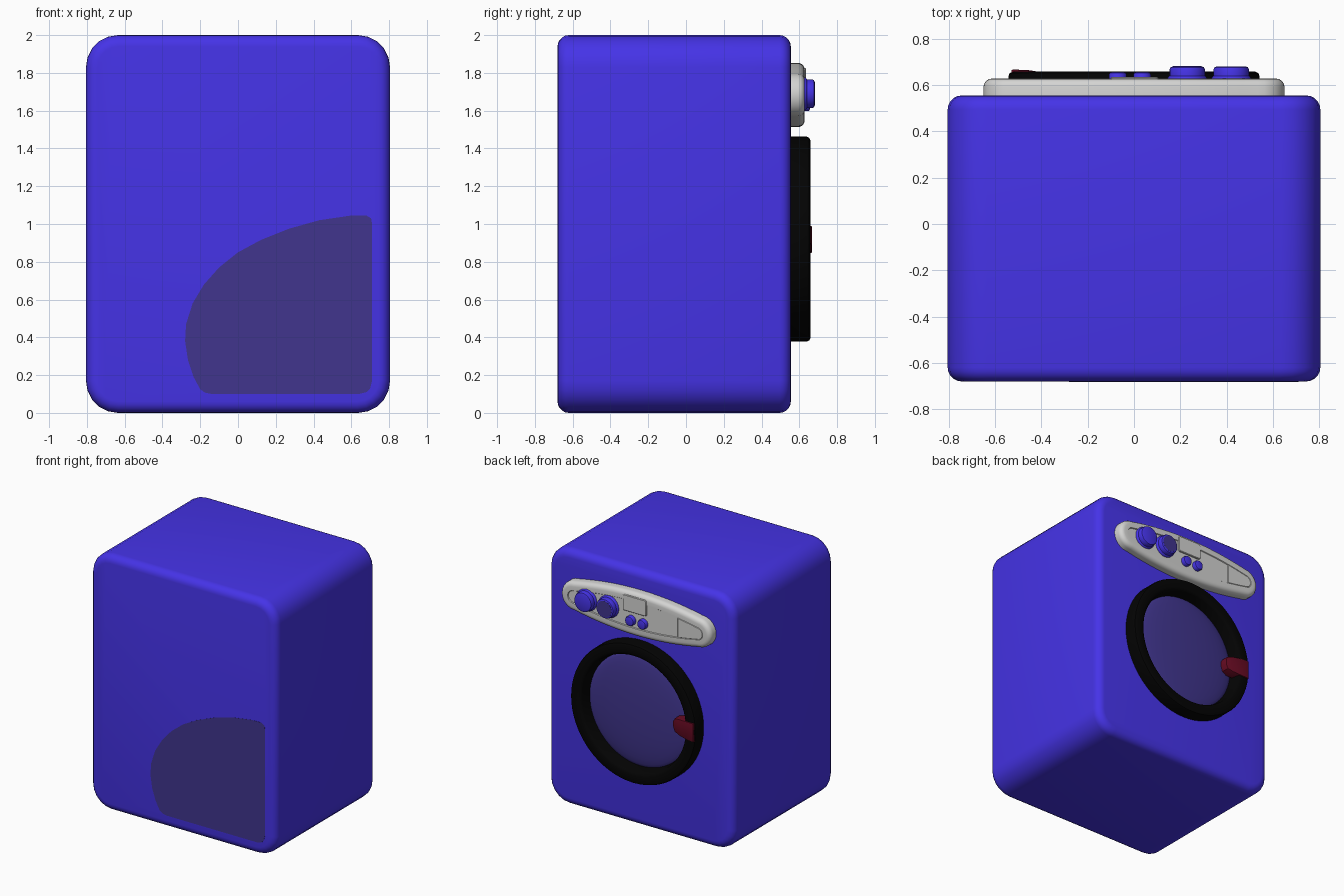
import bpy, bmesh, math

if "Cube" in bpy.data.objects:
    bpy.data.objects.remove(bpy.data.objects["Cube"])


def material(name, rgb):
    m = bpy.data.materials.new(name)
    m.diffuse_color = (*rgb, 1)
    m.use_nodes = True
    m.node_tree.nodes["Principled BSDF"].inputs["Base Color"].default_value = m.diffuse_color
    return m


BLUE = material("violet_blue", (0.06, 0.033, 0.80))
GLASS = material("smoky_violet", (0.052, 0.036, 0.27))
GREY = material("light_grey", (0.66, 0.66, 0.65))
BLACK = material("black", (0.001, 0.001, 0.001))
RED = material("dark_red", (0.125, 0.003, 0.015))


def finish(name, bm, mat, angle=40):
    bmesh.ops.recalc_face_normals(bm, faces=bm.faces)
    me = bpy.data.meshes.new(name)
    bm.to_mesh(me)
    bm.free()
    me.materials.append(mat)
    me.shade_smooth()
    me.set_sharp_from_angle(angle=math.radians(angle))
    ob = bpy.data.objects.new(name, me)
    bpy.context.collection.objects.link(ob)
    return ob


def prism(name, pts, y0, y1, mat, bevel=0, both=False, seg=4, inset=None, angle=40):
    """Outline in x, z extruded along y; optional rounded rims and sunken inset on the y1 cap."""
    bm = bmesh.new()
    a = [bm.verts.new((x, y0, z)) for x, z in pts]
    b = [bm.verts.new((x, y1, z)) for x, z in pts]
    back, cap = bm.faces.new(a), bm.faces.new(b)
    n = len(pts)
    for i in range(n):
        j = (i + 1) % n
        bm.faces.new((a[i], a[j], b[j], b[i]))
    bmesh.ops.recalc_face_normals(bm, faces=bm.faces)
    if bevel:
        edges = list(cap.edges) + (list(back.edges) if both else [])
        bmesh.ops.bevel(bm, geom=edges, offset=bevel, segments=seg, profile=0.5,
                        affect='EDGES', clamp_overlap=True)
    if inset:
        cap = max(bm.faces, key=lambda f: (round(f.calc_center_median().y, 4), f.calc_area()))
        bmesh.ops.inset_region(bm, faces=[cap], thickness=inset[0], use_even_offset=True)
        bmesh.ops.inset_region(bm, faces=[cap], thickness=0.004, depth=-inset[1],
                               use_even_offset=True)
    return finish(name, bm, mat, angle)


def lathe(name, cx, cz, prof, mat, n=48, closed=False):
    """Profile of (radius, y) turned about a y axis through cx, cz."""
    bm = bmesh.new()
    rings = []
    for r, y in prof:
        if r == 0:
            rings.append([bm.verts.new((cx, y, cz))] * n)
        else:
            rings.append([bm.verts.new((cx + r * math.cos(2 * math.pi * i / n), y,
                                        cz + r * math.sin(2 * math.pi * i / n))) for i in range(n)])
    pairs = list(zip(rings, rings[1:])) + ([(rings[-1], rings[0])] if closed else [])
    for p, q in pairs:
        for i in range(n):
            j = (i + 1) % n
            bm.faces.new(list(dict.fromkeys((p[i], p[j], q[j], q[i]))))
    return finish(name, bm, mat)


def rounded_rect(x0, x1, z0, z1, r, seg=5):
    pts = []
    for k, (cx, cz) in enumerate(((x1 - r, z1 - r), (x0 + r, z1 - r),
                                  (x0 + r, z0 + r), (x1 - r, z0 + r))):
        for i in range(seg + 1):
            t = math.pi / 2 * (k + i / seg)
            pts.append((cx + r * math.cos(t), cz + r * math.sin(t)))
    return pts


def lens(hx, hz, end, cz, xmax=None):
    """Shallow arched pill outline; xmax keeps only the part left of it."""
    ex = hx - end
    right = [(ex + end * math.cos(t), end * math.sin(t))
             for t in (math.radians(d) for d in range(-75, 76, 15))]
    xs = [ex * (1 - i / 8) for i in range(17)]
    top = [(x, hz - (hz - end) * (x / ex) ** 2) for x in xs]
    pts = right + top + [(-x, -z) for x, z in right] + [(-x, -z) for x, z in top]
    if xmax is not None:
        zc = hz - (hz - end) * (xmax / ex) ** 2
        # the kept run is contiguous: top, left end, bottom
        pts = [(xmax, zc)] + [p for p in pts if p[0] < xmax - 0.005] + [(xmax, -zc)]
    return [(x, z + cz) for x, z in pts]


# cabinet
prism("cabinet", rounded_rect(-0.805, 0.805, 0, 2, 0.17), -0.68, 0.555, BLUE,
      bevel=0.06, both=True, seg=5, angle=50)

# service plate on the plain side
plate = [(-0.2, 0.125), (-0.235, 0.19), (-0.265, 0.28), (-0.28, 0.38), (-0.275, 0.47),
         (-0.24, 0.58), (-0.18, 0.68), (-0.1, 0.77), (0, 0.85), (0.12, 0.915), (0.27, 0.975),
         (0.43, 1.02), (0.6, 1.045), (0.68, 1.045), (0.705, 1.03), (0.71, 1.0), (0.71, 0.17),
         (0.7, 0.13), (0.68, 0.11), (0.64, 0.1), (-0.14, 0.1), (-0.175, 0.107)]
prism("service_plate", plate, -0.6815, -0.675, GLASS)

# door: ring, domed glass and handle
lathe("door_ring", 0, 0.92, [(0.542, 0.54), (0.542, 0.64), (0.537, 0.652), (0.525, 0.658),
                             (0.475, 0.658), (0.458, 0.652), (0.45, 0.64), (0.435, 0.54)],
      BLACK, n=64, closed=True)
R = 0.45
lathe("door_glass", 0, 0.92, [(R * math.sin(t), 0.552 + 0.05 * math.cos(t))
                              for t in (math.pi / 2 * i / 8 for i in range(8, 0, -1))]
      + [(0, 0.602)], GLASS, n=64)
handle = prism("door_handle", [(-0.53, 0.845), (-0.53, 0.99), (-0.45, 0.99), (-0.39, 0.985),
                               (-0.35, 0.975), (-0.335, 0.95), (-0.335, 0.91), (-0.35, 0.875),
                               (-0.39, 0.86), (-0.45, 0.85)], 0.59, 0.668, RED, bevel=0.008, seg=2)
for v in handle.data.vertices:  # the grip slopes down towards the glass
    v.co.y -= 0.05 * max(0, v.co.x + 0.53) + 0.15 * max(0, v.co.x + 0.44)

# control panel with sunken face and detergent drawer
prism("control_panel", lens(0.65, 0.17, 0.115, 1.683), 0.54, 0.628, GREY,
      bevel=0.035, inset=(0.03, 0.006))
prism("detergent_drawer", lens(0.582, 0.102, 0.047, 1.683, -0.365), 0.61, 0.627, GREY,
      bevel=0.003, seg=1)
prism("display", rounded_rect(-0.1, 0.105, 1.70, 1.825, 0.015, 3), 0.60, 0.635, GREY,
      bevel=0.004, seg=1)

# knobs and push buttons
for i, x in enumerate((0.23, 0.42), 1):
    lathe(f"knob_{i}", x, 1.69, [(0.085, 0.60), (0.085, 0.632), (0.08, 0.638), (0.076, 0.64),
                                 (0.076, 0.668), (0.072, 0.677), (0.062, 0.681), (0, 0.681)], BLUE)
lathe("knob_cap", 0.23, 1.69, [(0.062, 0.675), (0.062, 0.682), (0, 0.682)], GLASS)
for i, x in enumerate((-0.07, 0.035), 1):
    lathe(f"button_{i}", x, 1.635, [(0.038, 0.60), (0.038, 0.645), (0.034, 0.653),
                                    (0.026, 0.656), (0, 0.656)], BLUE, n=32)
